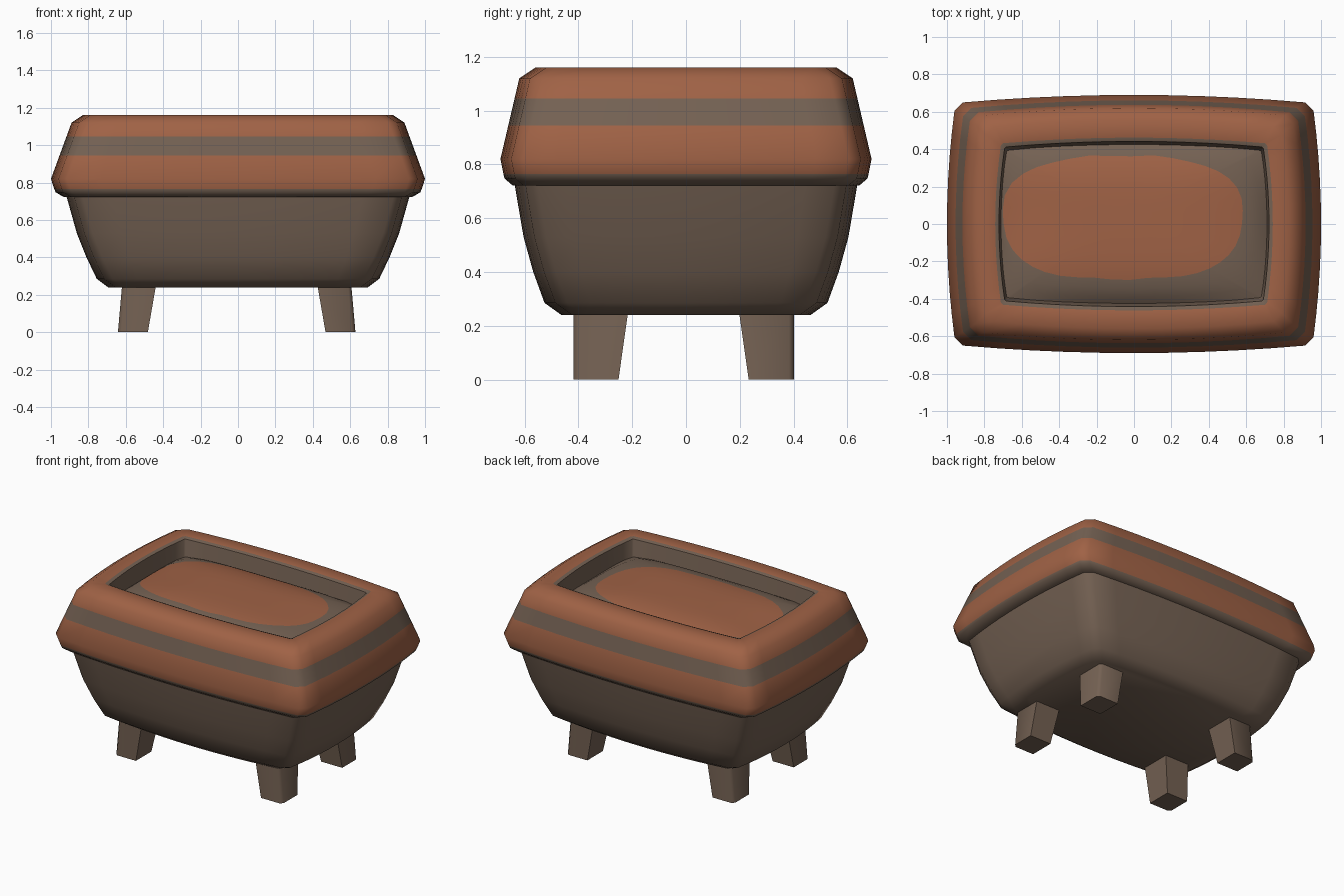
import bpy, bmesh, math

if "Cube" in bpy.data.objects:
    bpy.data.objects.remove(bpy.data.objects["Cube"])


def material(name, rgb):
    m = bpy.data.materials.new(name)
    m.diffuse_color = (*rgb, 1)
    m.use_nodes = True
    m.node_tree.nodes["Principled BSDF"].inputs["Base Color"].default_value = m.diffuse_color
    return m


BROWN = material("weathered brown", (0.175, 0.120, 0.086))
RUST = material("rust orange", (0.350, 0.122, 0.060))
N = 10  # segments along each bowed side


def outline(hx, hy, bow=0.04, ch=0.045):
    """Bowed rectangle with chamfered corners, counter-clockwise."""
    cx, cy = hx - bow, hy - bow
    pts = []
    for k in range(4):
        a, b = (cx, cy) if k % 2 == 0 else (cy, cx)
        for i in range(N + 1):
            t = -1 + 2 * i / N
            x, y = t * (a - ch), -b - bow * (1 - t * t)
            for _ in range(k):
                x, y = -y, x
            pts.append((x, y))
    return pts


def loft(bm, rings, mats):
    """Join rings of 3D points; one material index per strip."""
    loops = [[bm.verts.new(p) for p in r] for r in rings]
    for lo, hi, m in zip(loops, loops[1:], mats):
        n = len(lo)
        for i in range(n):
            j = (i + 1) % n
            bm.faces.new((lo[i], lo[j], hi[j], hi[i])).material_index = m
    return loops


def finish(bm, name, angle=50):
    bmesh.ops.recalc_face_normals(bm, faces=bm.faces)
    me = bpy.data.meshes.new(name)
    bm.to_mesh(me)
    bm.free()
    me.materials.append(BROWN)
    me.materials.append(RUST)
    ob = bpy.data.objects.new(name, me)
    bpy.context.collection.objects.link(ob)
    bpy.ops.object.select_all(action='DESELECT')
    ob.select_set(True)
    bpy.context.view_layer.objects.active = ob
    bpy.ops.object.shade_smooth_by_angle(angle=math.radians(angle))
    return ob


def ring(hx, hy, z, **kw):
    return [(x, y, z) for x, y in outline(hx, hy, **kw)]


# Tapered lower tub
bm = bmesh.new()
profile = [(0.695, 0.463, 0.24), (0.755, 0.526, 0.285), (0.81, 0.568, 0.40),
           (0.862, 0.604, 0.53), (0.918, 0.638, 0.73)]
loops = loft(bm, [ring(*p) for p in profile], [0] * 4)
bm.faces.new(loops[0])
bm.faces.new(loops[-1])
finish(bm, "tub_body")


# Heavy banded rim: outer wall, top lip and inner wall
def slope(z):
    t = (z - 0.82) / 0.30
    return (1.0 - 0.11 * t, 0.69 - 0.07 * t, z)


bm = bmesh.new()
rings = [ring(0.87, 0.59, 0.722), ring(0.93, 0.645, 0.722),
         ring(0.975, 0.675, 0.748), ring(0.982, 0.679, 0.765)]
rings += [ring(*slope(z)) for z in (0.82, 0.945, 1.045, 1.12)]
rings += [ring(0.83, 0.56, 1.16),
          ring(0.742, 0.462, 1.158, bow=0.03, ch=0.012),
          ring(0.722, 0.442, 1.15, bow=0.03, ch=0.008),
          ring(0.708, 0.418, 1.0, bow=0.03, ch=0.008)]
loft(bm, rings, [0, 0, 0, 1, 1, 0, 1, 1, 1, 0, 0])
finish(bm, "rim")


# Domed filling with a rust patch
def dome(x, y):
    u, v = min(1, abs(x) / 0.72), min(1, abs(y) / 0.44)
    return (x, y, 1.015 + 0.095 * ((1 - u ** 4) * (1 - v ** 4)) ** 0.6)


CX, CY = -0.06, 0.035
edge = outline(0.712, 0.43, bow=0.03, ch=0.008)
patch = []
for x, y in edge:
    a = math.atan2(y - CY, x - CX)
    r = (abs(math.cos(a) / 0.64) ** 2.7 + abs(math.sin(a) / 0.33) ** 2.7) ** (-1 / 2.7)
    r += 0.006 * math.sin(7 * a)
    patch.append((CX + r * math.cos(a), CY + r * math.sin(a)))
rings = []
for s in (0.25, 0.5, 0.75, 1):
    rings.append([dome(CX + (x - CX) * s, CY + (y - CY) * s) for x, y in patch])
for s in (0.35, 0.7, 1):
    rings.append([dome(p[0] + (e[0] - p[0]) * s, p[1] + (e[1] - p[1]) * s)
                  for p, e in zip(patch, edge)])
bm = bmesh.new()
loops = loft(bm, rings, [1, 1, 1, 0, 0, 0])
bm.faces.new(loops[0]).material_index = 1
ob = finish(bm, "filling", 60)
if ob.data.polygons[0].normal.z < 0:
    ob.data.flip_normals()


# Four tapered legs with a clipped outer corner
def leg_section(sx, sy, xo, xi, yo, yi, z, c=0.018):
    pts = [(xi, yi), (xo, yi), (xo, yo - c), (xo - c, yo), (xi, yo)]
    return [(sx * x - 0.007, sy * y - 0.009, z) for x, y in pts]


for sx, sn in ((-1, "left"), (1, "right")):
    for sy, yn in ((-1, "front"), (1, "back")):
        bm = bmesh.new()
        loops = loft(bm, [leg_section(sx, sy, 0.635, 0.475, 0.41, 0.242, 0.0),
                          leg_section(sx, sy, 0.612, 0.43, 0.41, 0.205, 0.26)], [0])
        bm.faces.new(loops[0])
        bm.faces.new(loops[1])
        finish(bm, f"{yn}_{sn}_leg")
